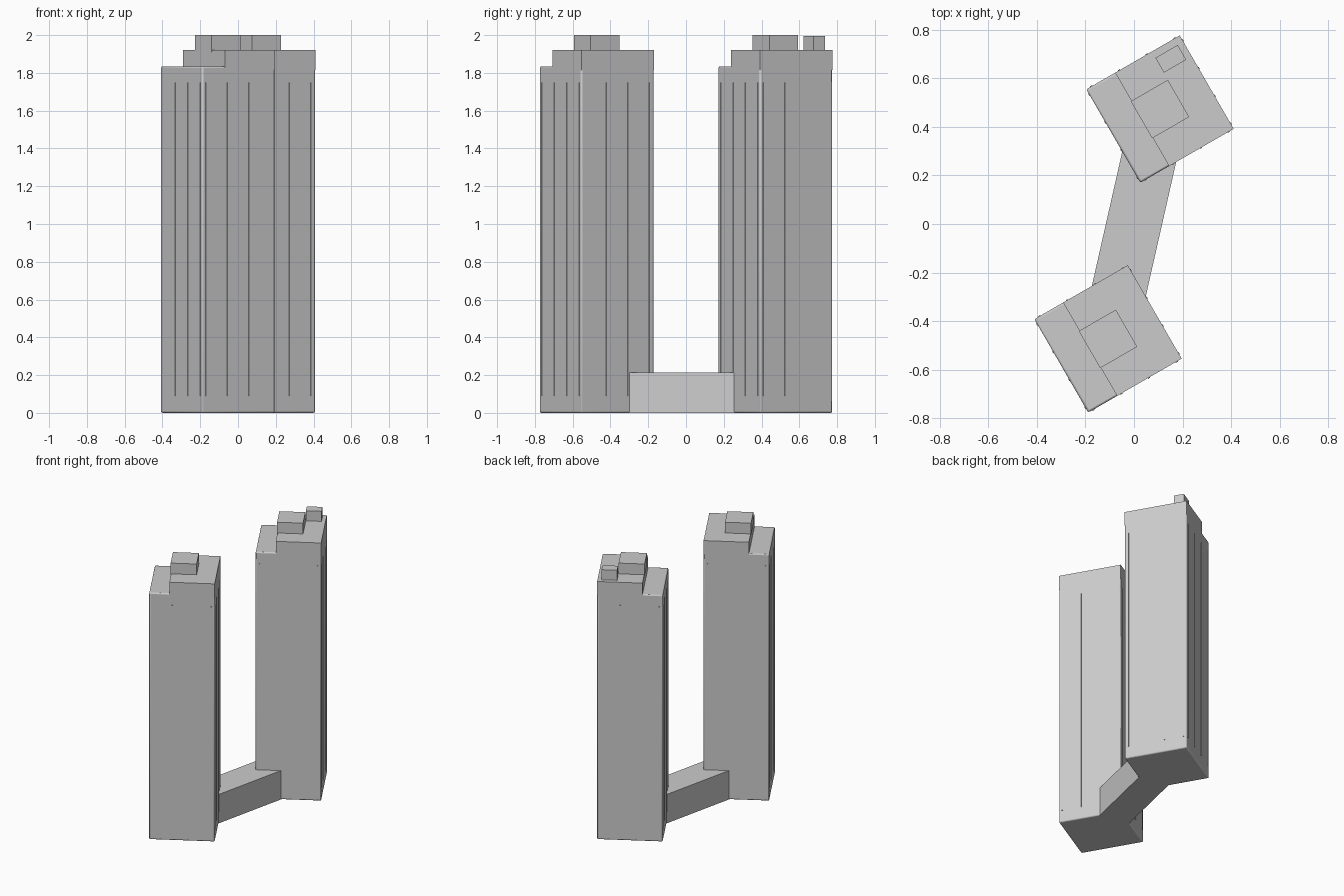
import bpy
import math
from mathutils import Matrix, Vector

cube = bpy.data.objects.get("Cube")
if cube:
    bpy.data.objects.remove(cube, do_unlink=True)

# One concrete grey for everything
grey = bpy.data.materials.new("light_concrete")
grey.use_nodes = True
colour = (0.6, 0.6, 0.6, 1)
grey.diffuse_color = colour
grey.node_tree.nodes["Principled BSDF"].inputs["Base Color"].default_value = colour


def box(name, low, high, place=Matrix(), bevel=0):
    """Box between two local corners, moved by the matrix place."""
    low, high = Vector(low), Vector(high)
    bpy.ops.mesh.primitive_cube_add(size=1)
    obj = bpy.context.object
    obj.name = name
    size = Matrix.Diagonal((*(high - low), 1))
    obj.data.transform(Matrix.Translation((low + high) / 2) @ size)
    obj.matrix_world = place
    obj.data.materials.append(grey)
    if bevel:
        mod = obj.modifiers.new("Soft edges", 'BEVEL')
        mod.width = bevel
        mod.segments = 2
        bpy.ops.object.shade_smooth_by_angle(angle=math.radians(40))
    return obj


HALF = 0.222
ROOF, STEP, TOP = 1.835, 1.92, 2.0
CENTRE = Vector((0.107, 0.473, 0))


def tower(prefix, centre):
    place = Matrix.Translation(centre) @ Matrix.Rotation(math.radians(30), 4, 'Z')
    # Main shaft, raised roof slab and central plant room
    box(prefix + "_shaft", (-HALF, -HALF, 0), (HALF, HALF, ROOF), place, 0.008)
    box(prefix + "_roof_slab", (-0.085, -HALF, ROOF - 0.02), (HALF, HALF, STEP), place)
    box(prefix + "_plant_room", (-0.088, -0.088, STEP - 0.01), (0.088, 0.088, TOP), place)
    # Slim vertical ribs on all four walls
    for side in range(4):
        turn = place @ Matrix.Rotation(side * math.pi / 2, 4, 'Z')
        for i, x in enumerate((-0.198, -0.066, 0.066, 0.198)):
            box(f"{prefix}_rib_{side}_{i}", (x - 0.005, -HALF - 0.003, 0.09),
                (x + 0.005, -HALF + 0.01, 1.75), turn)
    return place


tower("front_tower", -CENTRE)
back = tower("back_tower", CENTRE)

# Small hatch on the back roof
box("roof_hatch", (0.089, 0.122, STEP - 0.01), (0.195, 0.192, TOP - 0.005), back)

# Low link building between the towers
aim = Matrix.Rotation(math.atan2(CENTRE.y, CENTRE.x), 4, 'Z')
box("link_building", (-0.4, -0.113, 0), (0.4, 0.113, 0.215), aim)
